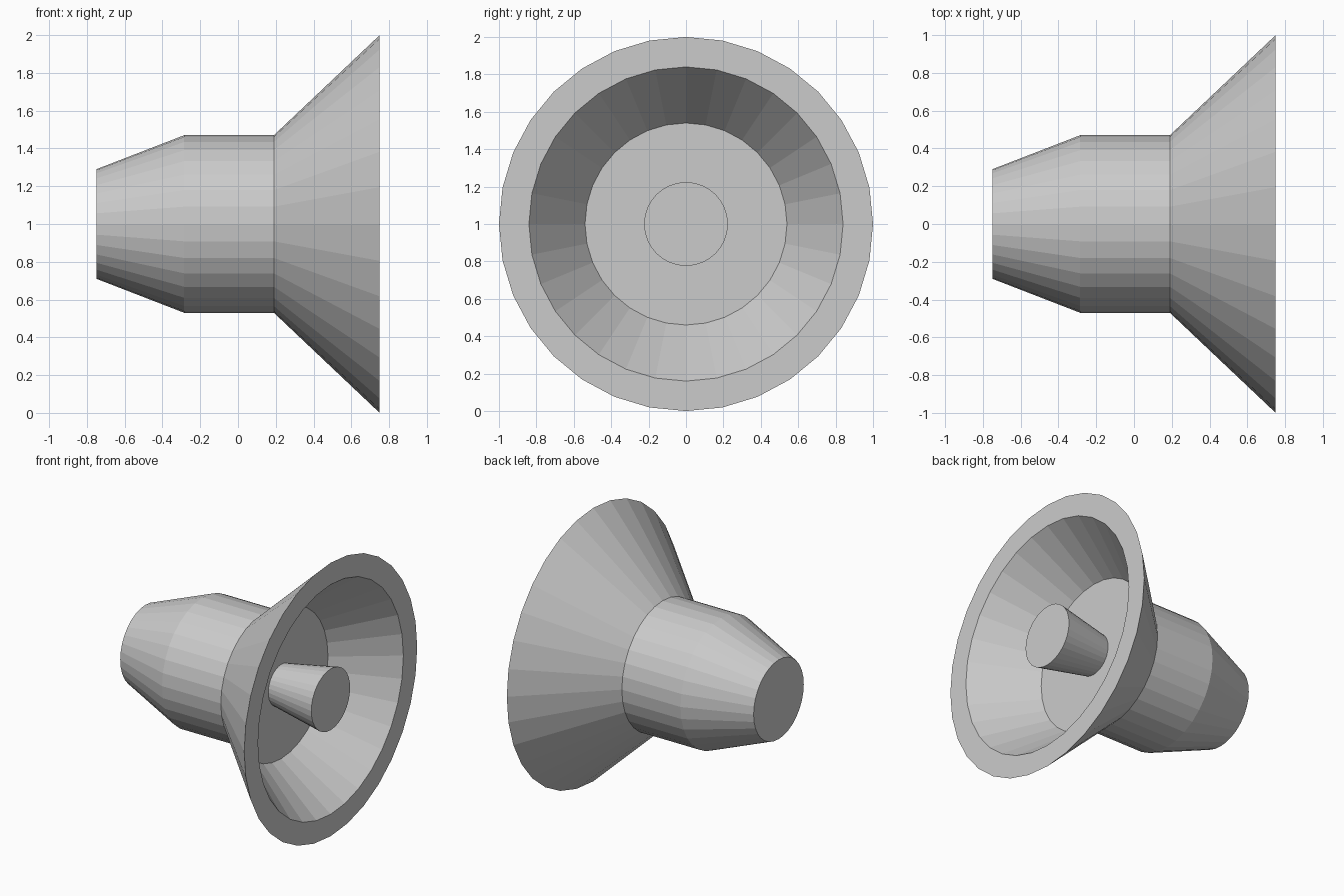
import bpy, bmesh
from math import sin, cos, tau

if "Cube" in bpy.data.objects:
    bpy.data.objects.remove(bpy.data.objects["Cube"])

SIDES = 32


def lathe(name, profile):
    """Flat-faced solid turned around the x axis from (x, radius) points, capped at both ends."""
    bm = bmesh.new()
    rings = [[bm.verts.new((x, r * cos(tau * i / SIDES), 1 + r * sin(tau * i / SIDES)))
              for i in range(SIDES)] for x, r in profile]
    for a, b in zip(rings, rings[1:]):
        for i in range(SIDES):
            j = (i + 1) % SIDES
            bm.faces.new((a[i], a[j], b[j], b[i]))
    bm.faces.new(rings[0])
    bm.faces.new(rings[-1])
    bmesh.ops.recalc_face_normals(bm, faces=bm.faces)
    mesh = bpy.data.meshes.new(name)
    bm.to_mesh(mesh)
    bm.free()
    obj = bpy.data.objects.new(name, mesh)
    bpy.context.collection.objects.link(obj)
    return obj


# Tapered rear housing, flared bell, flat rim and recessed floor
lathe("horn_body", [(-0.75, 0.29), (-0.285, 0.47), (0.19, 0.47),
                    (0.75, 1.0), (0.75, 0.84), (0.35, 0.54)])

# Central plug widening outwards, flush with the rim
lathe("center_plug", [(0.35, 0.15), (0.75, 0.224)])
